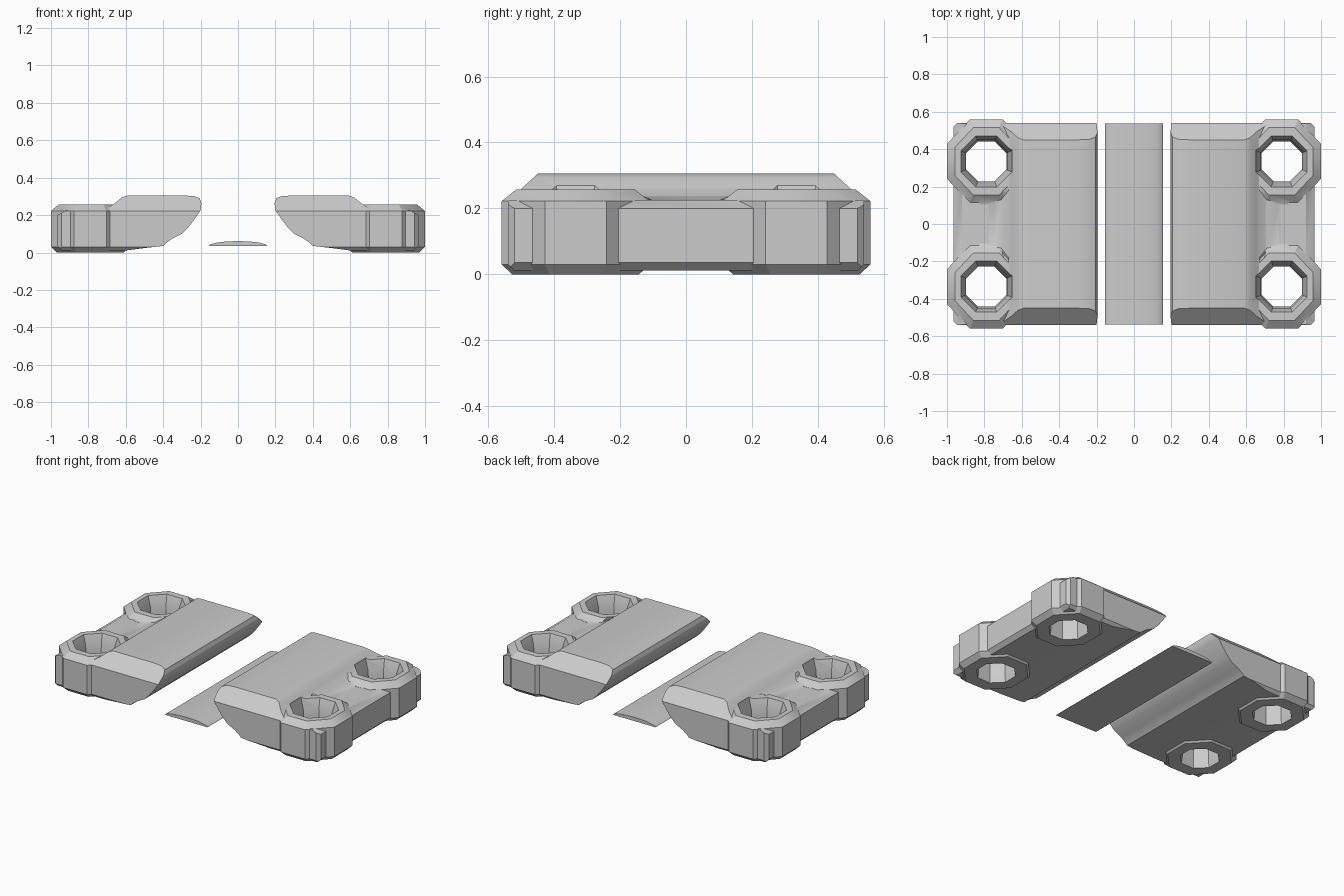
import bpy, bmesh, math
from mathutils import Matrix, Vector

if "Cube" in bpy.data.objects:
    bpy.data.objects.remove(bpy.data.objects["Cube"], do_unlink=True)

grey = bpy.data.materials.new("plain grey")
grey.use_nodes = True
grey.diffuse_color = (0.6, 0.6, 0.6, 1)
grey.node_tree.nodes["Principled BSDF"].inputs["Base Color"].default_value = (0.6, 0.6, 0.6, 1)


def add_object(name, bm):
    bmesh.ops.recalc_face_normals(bm, faces=bm.faces)
    mesh = bpy.data.meshes.new(name)
    bm.to_mesh(mesh)
    bm.free()
    mesh.materials.append(grey)
    obj = bpy.data.objects.new(name, mesh)
    bpy.context.collection.objects.link(obj)
    return obj


def loft(rings):
    """Closed solid through rings of equal point count."""
    bm = bmesh.new()
    loops = [[bm.verts.new(p) for p in ring] for ring in rings]
    for a, b in zip(loops, loops[1:]):
        for i in range(len(a)):
            j = (i + 1) % len(a)
            bm.faces.new((a[i], a[j], b[j], b[i]))
    bm.faces.new(loops[0])
    bm.faces.new(loops[-1])
    bmesh.ops.recalc_face_normals(bm, faces=bm.faces)
    return bm


def extrude_profile(profile, half):
    return loft([[(x, y, z) for x, z in profile] for y in (-half, half)])


def octagon_stack(cx, cy, levels, stretch=1.0):
    """Eight-sided solid from (flat-to-centre distance, height) levels."""
    rings = []
    for apothem, z in levels:
        r = apothem / math.cos(math.pi / 8)
        angles = [math.pi / 8 + k * math.pi / 4 for k in range(8)]
        rings.append([(cx + r * math.cos(a), cy + stretch * r * math.sin(a), z) for a in angles])
    return loft(rings)


def slice_off(bm, point, normal):
    geom = bm.verts[:] + bm.edges[:] + bm.faces[:]
    cut = bmesh.ops.bisect_plane(bm, geom=geom, plane_co=point, plane_no=normal, clear_outer=True)
    edges = [e for e in cut["geom_cut"] if isinstance(e, bmesh.types.BMEdge)]
    bmesh.ops.holes_fill(bm, edges=edges, sides=0)


def activate(obj):
    bpy.ops.object.select_all(action='DESELECT')
    obj.select_set(True)
    bpy.context.view_layer.objects.active = obj


def combine(target, tool, operation):
    tool.hide_render = True
    mod = target.modifiers.new(operation, 'BOOLEAN')
    mod.operation, mod.solver, mod.object = operation, 'EXACT', tool
    activate(target)
    bpy.ops.object.modifier_apply(modifier=mod.name)
    bpy.data.objects.remove(tool, do_unlink=True)


def soften(obj):
    activate(obj)
    bpy.ops.object.shade_smooth_by_angle(angle=math.radians(28))


# Jaw body: undercut lip, raised pad and low outer deck
profile = [(0.20, 0.225), (0.195, 0.265), (0.205, 0.29), (0.235, 0.302), (0.30, 0.305),
           (0.59, 0.305), (0.62, 0.295), (0.66, 0.262), (0.70, 0.238), (0.78, 0.226),
           (0.92, 0.225), (0.965, 0.2), (0.965, 0.035), (0.94, 0.011), (0.60, 0.011),
           (0.50, 0.024), (0.40, 0.035), (0.385, 0.05), (0.355, 0.072), (0.30, 0.10),
           (0.265, 0.135), (0.235, 0.175)]
body = extrude_profile(profile, 0.54)
for s in (-1, 1):
    # Sloped ends above, small chamfers below
    slice_off(body, Vector((0, s * 0.54, 0.222)), Vector((0, s * 0.083, 0.09)))
    slice_off(body, Vector((0, s * 0.54, 0.03)), Vector((0, s * 0.03, -0.03)))
    # Vertical chamfer at the outer corners
    slice_off(body, Vector((0.965, s * 0.52, 0)), Vector((1, s, 0)))
left_jaw = add_object("left_jaw", body)

for s in (-1, 1):
    # Octagonal screw boss
    boss = octagon_stack(0.79, s * 0.335,
                         [(0.18, 0), (0.21, 0.03), (0.21, 0.222), (0.168, 0.257)], 1.07)
    combine(left_jaw, add_object("boss", boss), 'UNION')
    # Small buttress pointing to the middle
    rib = bmesh.new()
    for x, y, z in [(0.67, 0.23, 0.256), (0.88, 0.23, 0.256), (0.67, 0.18, 0.256),
                    (0.80, 0.18, 0.254), (0.76, 0.105, 0.227), (0.82, 0.105, 0.227),
                    (0.67, 0.15, 0.235), (0.90, 0.2, 0.225), (0.67, 0.23, 0.15),
                    (0.88, 0.23, 0.15), (0.79, 0.13, 0.15)]:
        rib.verts.new((x, s * y, z))
    bmesh.ops.convex_hull(rib, input=rib.verts)
    combine(left_jaw, add_object("rib", rib), 'UNION')

for s in (-1, 1):
    # Flared through hole
    hole = octagon_stack(0.79, s * 0.335,
                         [(0.15, 0.35), (0.138, 0.262), (0.115, 0.2), (0.107, 0.12),
                          (0.107, 0.04), (0.115, -0.02)])
    combine(left_jaw, add_object("hole", hole), 'DIFFERENCE')
soften(left_jaw)

# Mirrored jaw
right_jaw = bpy.data.objects.new("right_jaw", left_jaw.data.copy())
right_jaw.data.transform(Matrix.Scale(-1, 4, Vector((1, 0, 0))))
right_jaw.data.flip_normals()
bpy.context.collection.objects.link(right_jaw)

# Thin domed strip between the jaws
arc = [(0.155 * math.cos(a), 0.036 + 0.025 * math.sin(a))
       for a in [math.pi * k / 10 for k in range(11)]]
soften(add_object("centre_strip", extrude_profile(arc, 0.537)))
